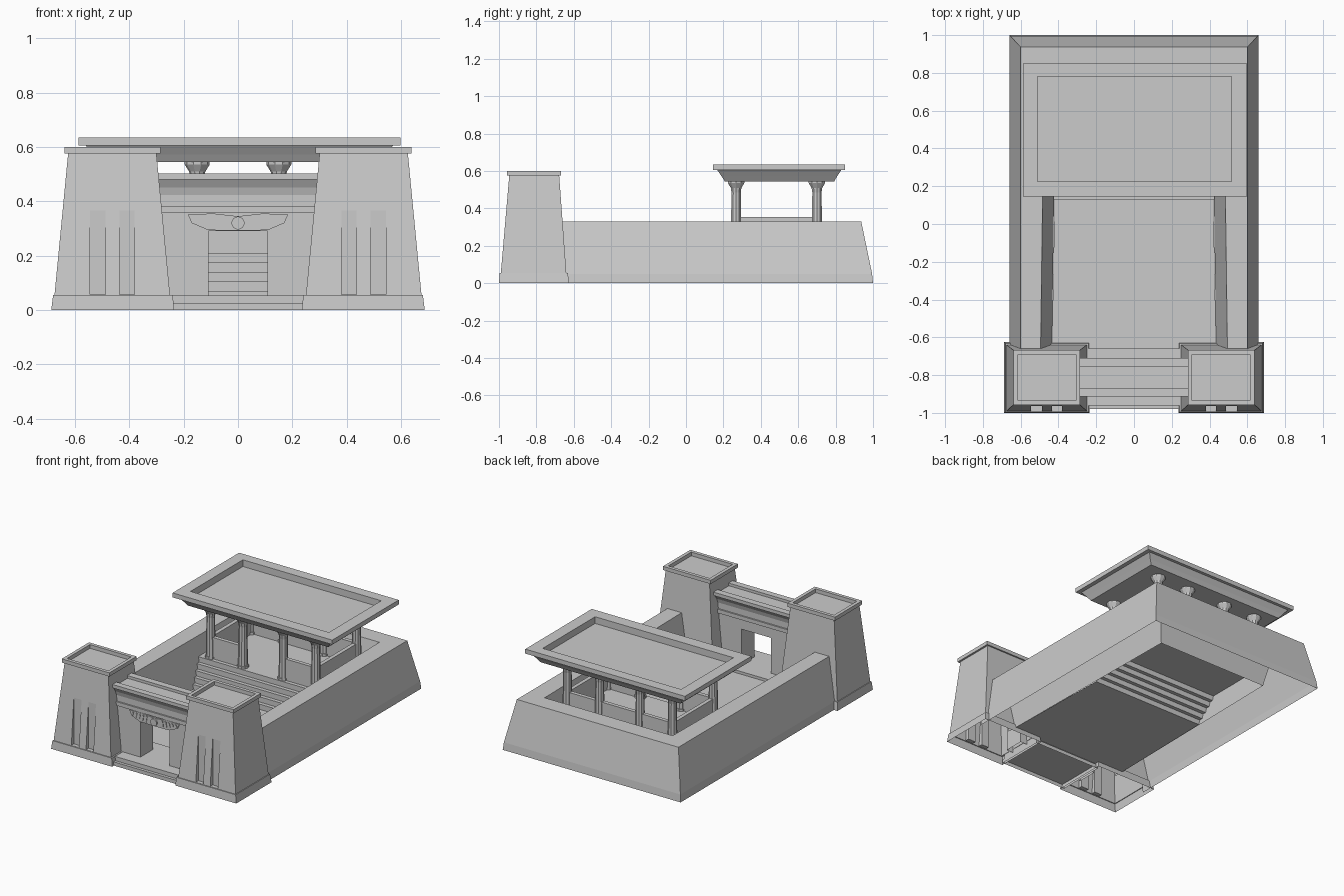
import bpy, bmesh, math

if "Cube" in bpy.data.objects:
    bpy.data.objects.remove(bpy.data.objects["Cube"])


def finish(name, bm):
    bmesh.ops.recalc_face_normals(bm, faces=bm.faces)
    me = bpy.data.meshes.new(name)
    bm.to_mesh(me)
    bm.free()
    ob = bpy.data.objects.new(name, me)
    bpy.context.collection.objects.link(ob)
    return ob


def loft(name, rings, bottom=True, cap=True):
    """Stack of rectangles (x0, x1, y0, y1, z), from the base upwards."""
    bm = bmesh.new()
    loops = [[bm.verts.new(p) for p in ((x0, y0, z), (x1, y0, z), (x1, y1, z), (x0, y1, z))]
             for x0, x1, y0, y1, z in rings]
    for a, b in zip(loops, loops[1:]):
        for i in range(4):
            j = (i + 1) % 4
            bm.faces.new((a[i], a[j], b[j], b[i]))
    if cap:
        bm.faces.new(loops[-1])
    if bottom:
        bm.faces.new(loops[0][::-1])
    return finish(name, bm)


def box(name, x0, x1, y0, y1, z0, z1, bottom=True):
    return loft(name, [(x0, x1, y0, y1, z0), (x0, x1, y0, y1, z1)], bottom)


def sheet(name, rows):
    """Skin between successive rows of points."""
    bm = bmesh.new()
    vs = [[bm.verts.new(p) for p in row] for row in rows]
    for a, b in zip(vs, vs[1:]):
        for i in range(len(a) - 1):
            bm.faces.new((a[i], a[i + 1], b[i + 1], b[i]))
    return finish(name, bm)


def plate(name, pts, y0, y1):
    """Flat outline (x, z) given thickness along y."""
    bm = bmesh.new()
    f = bm.faces.new([bm.verts.new((x, y0, z)) for x, z in pts])
    ext = bmesh.ops.extrude_face_region(bm, geom=[f])
    bmesh.ops.translate(bm, vec=(0, y1 - y0, 0),
                        verts=[v for v in ext["geom"] if isinstance(v, bmesh.types.BMVert)])
    return finish(name, bm)


FLOOR, PLAT, WALL = 0.035, 0.21, 0.33


# enclosure wall: U-shaped, battered on both faces, hollow underneath
def u_path(xf, xb, yb, z, yf=-0.70):
    return [(-xf, yf, z), (-xb, yb, z), (xb, yb, z), (xf, yf, z)]


sheet("enclosure_wall", [
    u_path(0.66, 0.66, 1.0, 0), u_path(0.655, 0.655, 0.995, 0.05),
    u_path(0.60, 0.60, 0.937, WALL), u_path(0.495, 0.475, 0.82, WALL),
    u_path(0.435, 0.415, 0.76, FLOOR)])

# courtyard floor, five steps and the raised platform
profile = [(-0.66, FLOOR), (0.13, FLOOR)]
for i in range(5):
    y = 0.13 + 0.025 * i
    z = FLOOR + 0.035 * (i + 1)
    profile += [(y, z), (y + 0.025 if i < 4 else 0.80, z)]
rows = []
for y, z in profile:
    w = (0.435 if y < 0 else 0.42) + 0.06 * (z - FLOOR) / (WALL - FLOOR)
    rows.append([(-w, y, z), (w, y, z)])
sheet("court_floor_and_steps", rows)


# gate towers with two flagpole niches each
def span(s, a, b):
    return (a, b) if s > 0 else (-b, -a)


for s, side in ((-1, "left"), (1, "right")):
    def ring(a, b, y0, y1, z):
        return (*span(s, a, b), y0, y1, z)
    tower = loft(side + "_tower", [
        ring(0.235, 0.687, -1.0, -0.625, 0), ring(0.24, 0.68, -0.996, -0.632, 0.055),
        ring(0.25, 0.675, -0.99, -0.64, 0.055), ring(0.30, 0.625, -0.945, -0.678, 0.575),
        ring(0.285, 0.638, -0.957, -0.668, 0.575), ring(0.285, 0.638, -0.957, -0.668, 0.60),
        ring(0.308, 0.615, -0.934, -0.691, 0.60), ring(0.308, 0.615, -0.934, -0.691, 0.575)])
    for a, b in ((0.38, 0.435), (0.487, 0.544)):
        cutter = box("niche_cutter", *span(s, a, b), -1.1, -0.963, 0.057, 0.42)
        mod = tower.modifiers.new("niche", "BOOLEAN")
        mod.object, mod.operation, mod.solver = cutter, "DIFFERENCE", "EXACT"
        bpy.context.view_layer.objects.active = tower
        bpy.ops.object.modifier_apply(modifier=mod.name)
        bpy.data.objects.remove(cutter)
    # open underside
    bm = bmesh.new()
    bm.from_mesh(tower.data)
    bmesh.ops.delete(bm, geom=[f for f in bm.faces if all(v.co.z < 1e-4 for v in f.verts)],
                     context="FACES_ONLY")
    bm.to_mesh(tower.data)
    bm.free()
    # door jamb
    box(side + "_jamb", *span(s, 0.108, 0.30), -0.88, -0.745, 0.03, 0.29, False)

# gate: stepped sill, lintel, moulding and flared cornice
box("sill_lower", -0.25, 0.25, -0.98, -0.65, 0, 0.025, False)
box("sill_upper", -0.25, 0.25, -0.96, -0.66, 0.025, 0.053, False)
box("lintel", -0.30, 0.30, -0.88, -0.745, 0.29, 0.43)
box("lintel_moulding", -0.30, 0.30, -0.89, -0.735, 0.357, 0.383)
loft("gate_cornice", [
    (-0.30, 0.30, -0.88, -0.745, 0.423), (-0.30, 0.30, -0.888, -0.737, 0.45),
    (-0.30, 0.30, -0.905, -0.718, 0.48), (-0.30, 0.30, -0.912, -0.71, 0.48),
    (-0.30, 0.30, -0.912, -0.71, 0.503), (-0.30, 0.30, -0.87, -0.755, 0.503),
    (-0.30, 0.30, -0.87, -0.755, 0.485)])

# winged disc relief over the door
for s in (-1, 1):
    plate("relief_wing", [(0, 0.345), (s * 0.09, 0.355), (s * 0.185, 0.352), (s * 0.17, 0.32),
                          (s * 0.11, 0.294), (0, 0.292)], -0.888, -0.875)
    for k in range(5):
        x = s * (0.05 + 0.025 * k)
        plate("relief_feather", [(x, 0.345), (x + s * 0.014, 0.345),
                                 (x + s * 0.02, 0.305 + 0.006 * k), (x + s * 0.008, 0.301 + 0.005 * k)],
              -0.892, -0.88)
disc = [(0.024 * math.cos(math.tau * i / 16), 0.32 + 0.024 * math.sin(math.tau * i / 16))
        for i in range(16)]
plate("relief_disc", disc, -0.897, -0.88)


# pavilion columns: round shaft with flared capital
def column(x, y):
    bm = bmesh.new()
    n, loops = 10, []
    for r, z in ((0.036, PLAT), (0.036, 0.225), (0.030, 0.225), (0.026, 0.485),
                 (0.030, 0.51), (0.046, 0.535), (0.046, 0.547)):
        loops.append([bm.verts.new((x + r * math.cos(math.tau * i / n),
                                    y + r * math.sin(math.tau * i / n), z)) for i in range(n)])
    for a, b in zip(loops, loops[1:]):
        for i in range(n):
            j = (i + 1) % n
            bm.faces.new((a[i], a[j], b[j], b[i]))
    bm.faces.new(loops[-1])
    finish("column", bm)


XS, YF, YB = (-0.39, -0.15, 0.15, 0.39), 0.268, 0.70
for cx in XS:
    for cy in (YF, YB):
        column(cx, cy)

# low screen walls between the columns, front centre left open
T = 0.013
for a, b in zip(XS, XS[1:]):
    box("back_screen", a, b, YB - T, YB + T, PLAT, 0.353)
    if a * b > 0:
        box("front_screen", a, b, YF - T, YF + T, PLAT, 0.353)
for cx in (XS[0], XS[-1]):
    box("side_screen", cx - T, cx + T, YF, YB, PLAT, 0.353)

# pavilion roof: flared cornice, slab and sunken top
loft("pavilion_roof", [
    (-0.515, 0.525, 0.207, 0.793, 0.545), (-0.535, 0.545, 0.19, 0.808, 0.572),
    (-0.56, 0.57, 0.167, 0.83, 0.605), (-0.587, 0.598, 0.145, 0.85, 0.605),
    (-0.587, 0.598, 0.145, 0.85, 0.635), (-0.51, 0.517, 0.225, 0.78, 0.635),
    (-0.51, 0.517, 0.225, 0.78, 0.59)])
